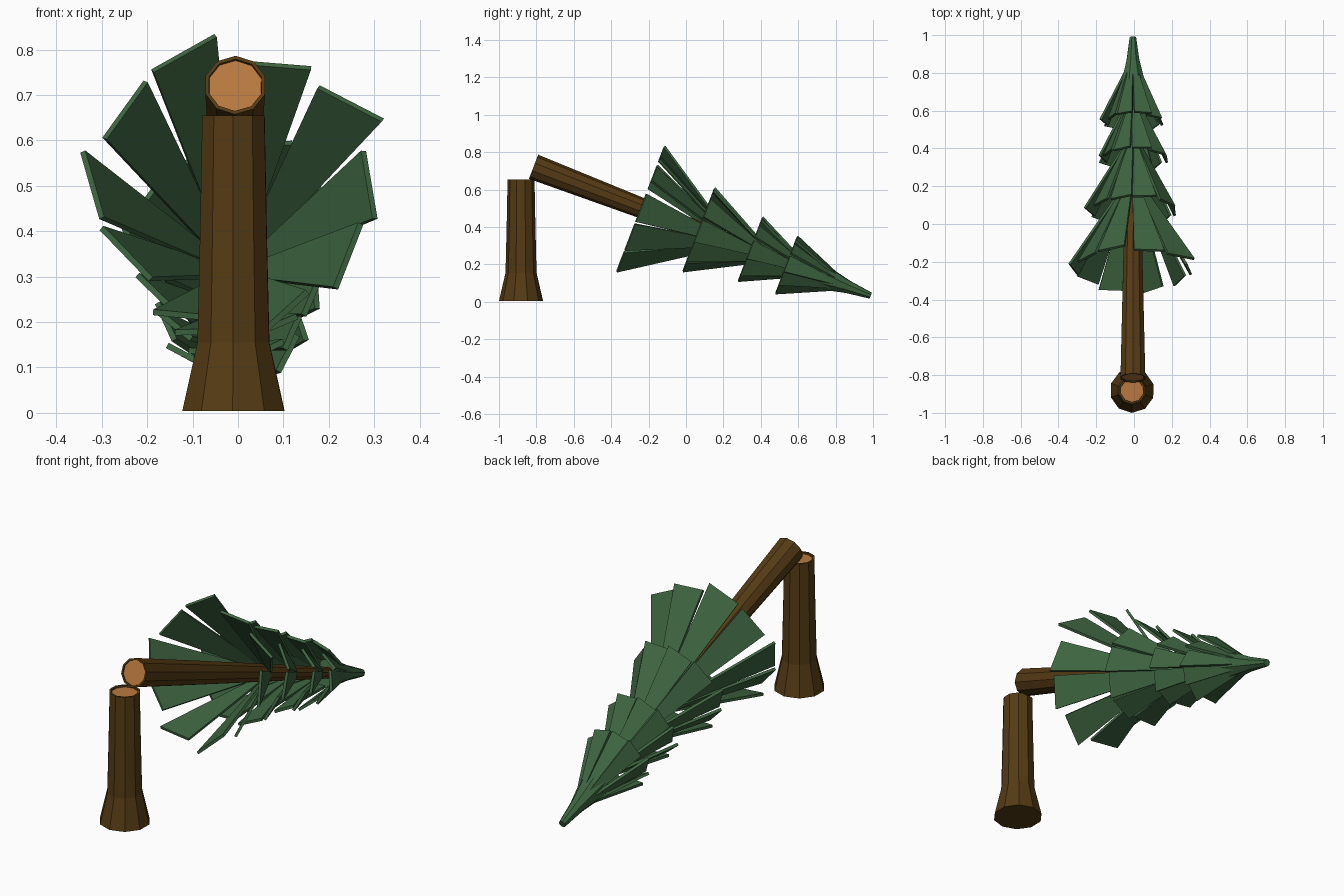
import bpy, bmesh, math, random
from mathutils import Vector

if "Cube" in bpy.data.objects:
    bpy.data.objects.remove(bpy.data.objects["Cube"])

random.seed(4)
SIDES = 10


def material(name, col):
    m = bpy.data.materials.new(name)
    m.diffuse_color = (*col, 1)
    m.use_nodes = True
    m.node_tree.nodes["Principled BSDF"].inputs["Base Color"].default_value = m.diffuse_color
    return m


BARK = material("bark brown", (0.09, 0.043, 0.007))
WOOD = material("cut wood", (0.48, 0.19, 0.05))
GREEN = material("needle green", (0.048, 0.13, 0.052))


def finish(name, bm, mats):
    bmesh.ops.recalc_face_normals(bm, faces=bm.faces)
    me = bpy.data.meshes.new(name)
    bm.to_mesh(me)
    bm.free()
    for m in mats:
        me.materials.append(m)
    ob = bpy.data.objects.new(name, me)
    bpy.context.collection.objects.link(ob)
    return ob


# Frames: a point from (across, up, along)
CUT = Vector((-0.006, -0.815, 0.722))
AXIS = Vector((0, 0.934, -0.357))
UP = Vector((0, 0.357, 0.934))


def fallen(x, n, s):
    return CUT + Vector((x, 0, 0)) + UP * n + AXIS * s


def standing(x, y, z):
    return Vector((x - 0.01, y - 0.882, z))


def loft(name, profile, place, mats, sides=SIDES, cut=False, phase=0.3):
    """Faceted round part; the last profile ring is a cut-wood cap when cut."""
    bm = bmesh.new()
    rings = []
    for s, r in profile:
        rings.append([bm.verts.new(place(r * math.cos(phase + math.tau * i / sides),
                                         r * math.sin(phase + math.tau * i / sides), s))
                      for i in range(sides)])
    for a, b in zip(rings, rings[1:]):
        for i in range(sides):
            j = (i + 1) % sides
            bm.faces.new((a[i], a[j], b[j], b[i]))
    bm.faces.new(rings[0])
    cap = bm.faces.new(rings[-1])
    if cut:
        cap.material_index = 1
    return finish(name, bm, mats)


# Standing stump with flared foot and recessed cut face
loft("stump", [(0.004, 0.118), (0.155, 0.083), (0.40, 0.077), (0.655, 0.072),
               (0.655, 0.062), (0.647, 0.061)], standing, [BARK, WOOD], cut=True)

# Fallen trunk, tapering through the foliage to the tip
loft("fallen_trunk", [(1.72, 0.025), (1.1, 0.042), (0.6, 0.055), (0.0, 0.069),
                      (0.0, 0.061), (0.006, 0.060)], fallen, [BARK, WOOD], cut=True)

# Pointed crown
loft("crown_tip", [(1.64, 0.074), (1.80, 0.036), (1.93, 0.018)],
     fallen, [GREEN], sides=8)


def add_plate(bm, ang, twist, s0, r0, w0, s1, r1, w1, thick=0.013):
    """Flat tapered bough from the wide outer edge (0) to the narrow inner edge (1)."""
    a, t = math.radians(ang), math.radians(ang + twist)
    tangent = Vector((-math.sin(t), math.cos(t), 0))
    radial = Vector((math.cos(a), math.sin(a), 0))
    outer = radial * r0 + Vector((0, 0, s0))
    inner = radial * r1 + Vector((0, 0, s1))
    normal = tangent.cross(inner - outer).normalized() * thick / 2
    v = []
    for c, w in ((outer, w0), (inner, w1)):
        for side, face in ((-1, -1), (1, -1), (1, 1), (-1, 1)):
            v.append(bm.verts.new(fallen(*(c + tangent * side * w / 2 + normal * face))))
    for f in ((0, 1, 2, 3), (4, 5, 6, 7), (0, 1, 5, 4),
              (1, 2, 6, 5), (2, 3, 7, 6), (3, 0, 4, 7)):
        bm.faces.new([v[i] for i in f])


# Largest bough ring: (angle, radius, twist) of each plate
bm = bmesh.new()
for ang, r, tw in ((0, .295, 9), (37, .318, 24), (73, .295, 12), (110, .33, 11),
                   (144, .30, 2), (180, .315, 15), (214, .29, 8), (252, .325, 12),
                   (288, .325, 26), (326, .30, 14)):
    add_plate(bm, ang, tw, 0.615, r, 0.162, 1.08, 0.045, 0.035)
finish("bough_ring_1", bm, [GREEN])

# Smaller bough rings: outer s, r, width, inner s, r, width
for k, (s0, r0, w0, s1, r1, w1) in enumerate((
        (0.945, 0.222, 0.128, 1.30, 0.045, 0.034),
        (1.24, 0.168, 0.105, 1.52, 0.042, 0.032),
        (1.45, 0.145, 0.095, 1.72, 0.040, 0.030))):
    bm = bmesh.new()
    for i in range(10):
        add_plate(bm, i * 36 + random.uniform(-3, 3), random.uniform(2, 24),
                  s0, r0 * random.uniform(0.94, 1.06), w0, s1, r1, w1)
    finish(f"bough_ring_{k + 2}", bm, [GREEN])
